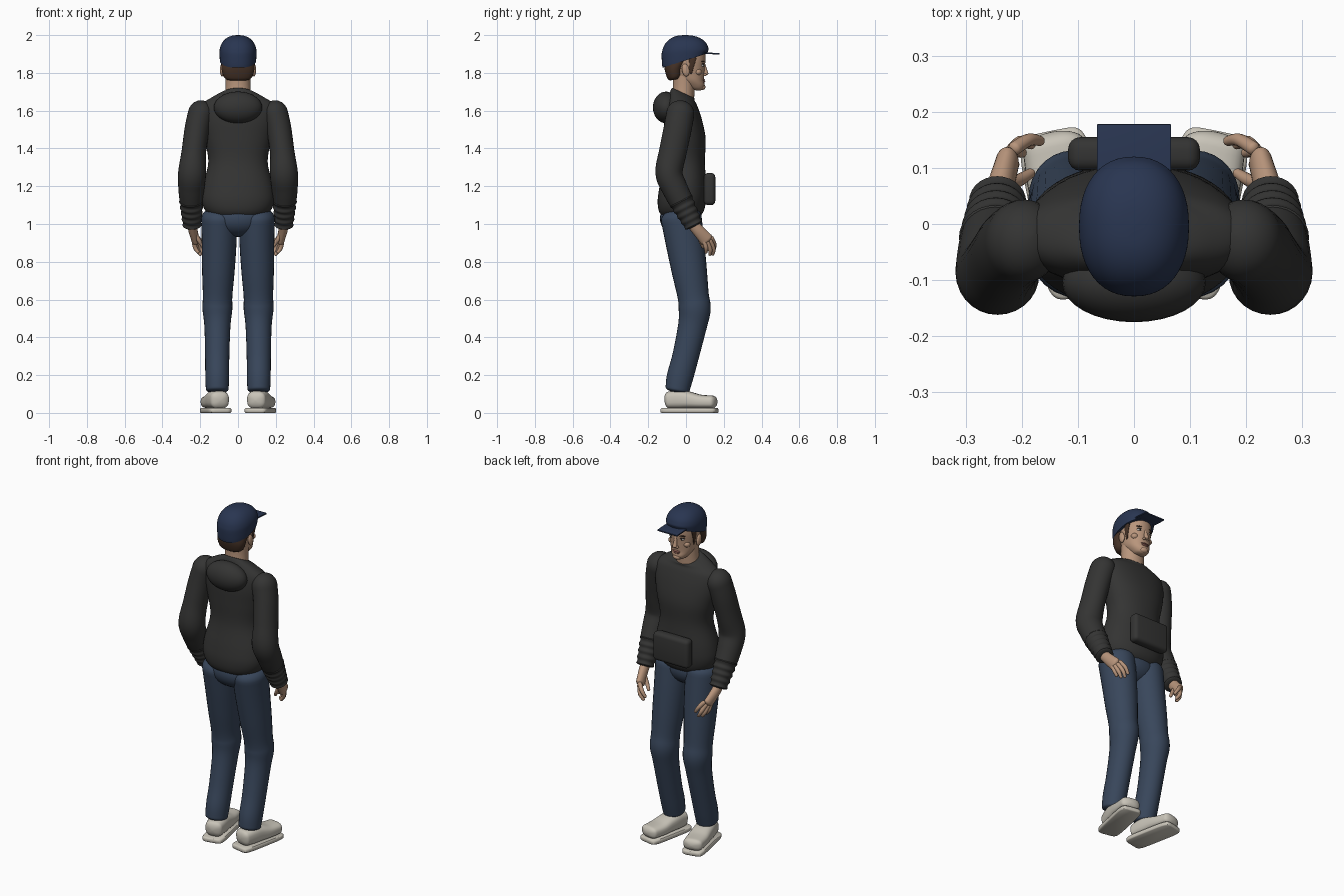
import bpy, bmesh, math
from mathutils import Vector, Matrix

if "Cube" in bpy.data.objects:
    bpy.data.objects.remove(bpy.data.objects["Cube"])

def material(name, rgb):
    m = bpy.data.materials.new(name)
    m.diffuse_color = (*rgb, 1)
    m.use_nodes = True
    m.node_tree.nodes["Principled BSDF"].inputs["Base Color"].default_value = m.diffuse_color
    return m

CLOTH = material("charcoal_cloth", (.034, .034, .033))
DENIM = material("denim", (.04, .062, .105))
CAP = material("navy", (.022, .036, .082))
SKIN = material("skin", (.48, .30, .20))
SHOE = material("off_white", (.58, .55, .48))
HAIR = material("brown_hair", (.06, .032, .02))
LIP = material("lips", (.36, .15, .12))
WHITE = material("eye_white", (.75, .73, .7))
DARK = material("dark", (.015, .012, .01))

def finish(name, bm, mat, mirror=False, xf=None, angle=50):
    if xf is not None:
        bm.transform(xf)
    bmesh.ops.recalc_face_normals(bm, faces=bm.faces)
    me = bpy.data.meshes.new(name)
    bm.to_mesh(me)
    bm.free()
    me.materials.append(mat)
    ob = bpy.data.objects.new(name, me)
    bpy.context.collection.objects.link(ob)
    if mirror:
        ob.modifiers.new("mirror", 'MIRROR').use_mirror_merge = False
    bpy.ops.object.select_all(action='DESELECT')
    ob.select_set(True)
    bpy.context.view_layer.objects.active = ob
    bpy.ops.object.shade_smooth_by_angle(angle=math.radians(angle))
    return ob

def spline(rows, steps):
    """Catmull-Rom through rows of numbers."""
    out, n = [], len(rows)
    for i in range(n - 1):
        p = [rows[max(0, min(n - 1, k))] for k in (i - 1, i, i + 1, i + 2)]
        for s in range(steps):
            t = s / steps
            out.append([.5 * (2*b + (c-a)*t + (2*a-5*b+4*c-d)*t*t + (3*b-a-3*c+d)*t**3)
                        for a, b, c, d in zip(*p)])
    return out + [list(rows[-1])]

def skin_rings(rings, e, seg):
    """rings: (centre, u, v) -> closed tube of superellipses."""
    bm, loops = bmesh.new(), []
    for c, u, v in rings:
        ring = []
        for k in range(seg):
            a = 2 * math.pi * k / seg
            x, y = math.cos(a), math.sin(a)
            ring.append(bm.verts.new(c + u * math.copysign(abs(x) ** (2/e), x)
                                     + v * math.copysign(abs(y) ** (2/e), y)))
        loops.append(ring)
    for r, s in zip(loops, loops[1:]):
        for k in range(seg):
            bm.faces.new((r[k], r[(k+1) % seg], s[(k+1) % seg], s[k]))
    bm.faces.new(loops[0])
    bm.faces.new(loops[-1])
    return bm

def tube(name, rows, mat, ends=(.02, .02), e=2, steps=5, seg=28, **kw):
    """rows (x, y, z, rx, ry) along a path, rounded ends."""
    rows = spline(rows, steps)
    pts = [Vector(r[:3]) for r in rows]
    rings = []
    for i, r in enumerate(rows):
        t = (pts[min(i+1, len(pts)-1)] - pts[max(i-1, 0)]).normalized()
        u = (Vector((1, 0, 0)) - t * t.x).normalized()
        rings.append((pts[i], u * r[3], t.cross(u) * r[4], t))
    def dome(ring, length):
        c, u, v, t = ring
        return [(c + t * length * math.sin(a), u * math.cos(a), v * math.cos(a))
                for a in (math.pi / 2 * k / 6.15 for k in range(1, 7))]
    full = dome(rings[0], -ends[0])[::-1] + [r[:3] for r in rings] + dome(rings[-1], ends[1])
    return finish(name, skin_rings(full, e, seg), mat, **kw)

def stack(name, rows, mat, e=2.2, steps=5, seg=48, **kw):
    """rows (z, y back, y front, half width, slope), stacked upward."""
    rings = [(Vector((0, (b+f)/2, z)), Vector((w, 0, 0)), Vector((0, (f-b)/2, s*(f-b)/2)))
             for z, b, f, w, s in spline(rows, steps)]
    return finish(name, skin_rings(rings, e, seg), mat, **kw)

def ball(name, c, r, mat, tilt=0, turn=0, seg=32, **kw):
    bm = bmesh.new()
    bmesh.ops.create_uvsphere(bm, u_segments=seg, v_segments=seg // 2, radius=1)
    m = (Matrix.Translation(c) @ Matrix.Rotation(turn, 4, 'Z') @ Matrix.Rotation(tilt, 4, 'X')
         @ Matrix.Diagonal((*r, 1)))
    return finish(name, bm, mat, xf=m, **kw)

def box(name, c, size, mat, bevel, tilt=0):
    bm = bmesh.new()
    bmesh.ops.create_cube(bm, size=1)
    bm.transform(Matrix.Diagonal((*size, 1)))
    bmesh.ops.bevel(bm, geom=bm.edges[:], offset=bevel, segments=4, profile=.5, affect='EDGES')
    return finish(name, bm, mat, xf=Matrix.Translation(c) @ Matrix.Rotation(tilt, 4, 'X'))

# hoodie body, hood and pouch
stack("hoodie_body", [(1.02, -.10, .05, .11, 0), (1.06, -.14, .09, .165, 0), (1.12, -.15, .105, .192, 0),
      (1.2, -.14, .107, .186, 0), (1.33, -.115, .1, .157, 0), (1.45, -.115, .104, .178, 0),
      (1.55, -.115, .085, .2, 0), (1.625, -.105, .06, .198, 0), (1.668, -.09, .046, .14, -.22),
      (1.692, -.075, .045, .08, -.45), (1.69, -.06, .035, .055, -.45)], CLOTH)
ball("hood", (0, -.105, 1.617), (.128, .07, .084), CLOTH)
box("front_pouch", (0, .125, 1.185), (.235, .06, .17), CLOTH, .022)

# sleeves with gathered cuffs
tube("sleeve", [(.197, -.03, 1.585, .068, .074), (.217, -.045, 1.5, .066, .074), (.234, -.07, 1.38, .065, .073),
     (.243, -.09, 1.27, .074, .072), (.247, -.06, 1.19, .069, .068), (.247, -.025, 1.12, .062, .064)],
     CLOTH, ends=(.07, .02), mirror=True)
cuff = []
for k in range(9):
    f, r = k / 8, (.006 if k % 2 == 0 else 0)
    cuff.append((.247 - .004*f, -.025 + .065*f, 1.12 - .125*f, .059 - .014*f + r, .06 - .015*f + r))
tube("gathered_cuff", cuff, CLOTH, ends=(.02, .01), steps=3, mirror=True)

# hands
tube("palm", [(.243, .035, 1.0, .026, .03), (.238, .065, .965, .024, .032), (.226, .108, .918, .021, .036)],
     SKIN, ends=(.02, .018), mirror=True)
fingers = {"index_finger": ((.212, .135, .925), (.187, .15, .893), (.168, .148, .865)),
           "middle_finger": ((.220, .127, .91), (.202, .146, .87), (.184, .142, .842)),
           "ring_finger": ((.228, .112, .905), (.215, .128, .865), (.2, .127, .84)),
           "little_finger": ((.233, .095, .91), (.227, .106, .875), (.213, .106, .853)),
           "thumb": ((.228, .07, .95), (.205, .078, .91), (.185, .09, .88))}
for name, path in fingers.items():
    tube(name, [(*p, r, r) for p, r in zip(path, (.0125, .0115, .009))], SKIN,
         ends=(.01, .009), steps=4, seg=12, mirror=True)

# trousers
ball("trouser_seat", (0, -.03, 1.03), (.155, .108, .098), DENIM)
tube("trouser_leg", [(.1, -.025, 1.03, .095, .108), (.1, -.005, .9, .092, .102), (.104, .018, .75, .086, .093),
     (.108, .038, .62, .078, .083), (.109, .046, .55, .079, .085), (.109, .034, .46, .069, .076),
     (.11, -.002, .3, .064, .07), (.11, -.032, .19, .063, .07), (.11, -.045, .125, .06, .064)],
     DENIM, ends=(.06, .02), mirror=True)

# shoes, toes turned out
turn = Matrix.Translation((.118, .015, 0)) @ Matrix.Rotation(-.2, 4, 'Z')
tube("shoe_upper", [(0, -.105, .068, .05, .045), (0, -.05, .072, .056, .05), (0, .0, .068, .058, .045),
     (0, .06, .06, .06, .037), (0, .125, .058, .056, .034)], SHOE, e=2.8, ends=(.025, .027), mirror=True, xf=turn)
stack("shoe_sole", [(0, -.142, .15, .06, 0), (.004, -.146, .154, .064, 0), (.02, -.146, .154, .064, 0),
      (.025, -.142, .15, .06, 0)], SHOE, e=6, steps=1, mirror=True, xf=turn)

# neck and head
tube("neck", [(0, -.02, 1.64, .072, .062), (0, -.012, 1.72, .066, .058), (0, -.01, 1.82, .068, .062)], SKIN)
stack("head", [(1.708, .05, .08, .014, 0), (1.716, .02, .092, .034, 0), (1.735, -.01, .098, .05, 0),
      (1.76, -.04, .094, .064, 0), (1.79, -.075, .096, .072, 0), (1.83, -.095, .099, .079, 0),
      (1.87, -.105, .103, .082, 0), (1.93, -.1, .1, .08, 0)], SKIN, e=2.15)
tube("nose", [(0, .093, 1.85, .008, .008), (0, .1, 1.82, .01, .01), (0, .107, 1.795, .014, .012)],
     SKIN, ends=(.01, .008), seg=16)
ball("nostril_wing", (.012, .1, 1.79), (.008, .01, .007), SKIN, seg=12, mirror=True)
ball("upper_lip", (0, .092, 1.762), (.026, .01, .005), LIP, seg=16)
ball("lower_lip", (0, .091, 1.753), (.022, .011, .006), LIP, seg=16)
ball("chin", (0, .085, 1.725), (.026, .018, .016), SKIN, seg=20)
ball("cheekbone", (.047, .063, 1.805), (.022, .02, .018), SKIN, seg=20, mirror=True)
ball("eye", (.034, .086, 1.84), (.015, .009, .007), WHITE, turn=-.3, seg=16, mirror=True)
ball("iris", (.034, .0925, 1.84), (.006, .004, .006), DARK, turn=-.3, seg=12, mirror=True)
ball("eyelid", (.034, .087, 1.847), (.017, .009, .003), DARK, turn=-.3, seg=12, mirror=True)
ball("eyebrow", (.036, .09, 1.86), (.02, .007, .004), HAIR, turn=-.3, seg=12, mirror=True)
ball("ear", (.085, -.002, 1.815), (.011, .02, .034), SKIN, tilt=.2, seg=20, mirror=True)

# hair under the cap
stack("back_hair", [(1.765, -.085, -.03, .06, .2), (1.78, -.098, -.018, .076, .25), (1.82, -.11, -.005, .087, .3),
      (1.86, -.115, .03, .089, .3), (1.9, -.11, .05, .088, .3)], HAIR)
tube("sideburn", [(.078, .035, 1.88, .008, .022), (.077, .03, 1.84, .006, .014), (.073, .027, 1.805, .004, .007)],
     HAIR, ends=(.005, .01), seg=14, mirror=True)

# cap crown with slanted rim, and peak
crown = [(1.865, -.124, .112, .096, .32), (1.88, -.127, .116, .097, .28), (1.91, -.129, .12, .098, .12)]
for k in range(1, 9):
    a = math.pi / 2 * k / 8.1
    w, h = math.cos(a) ** .85, math.sin(a)
    crown.append((1.91 + .09*h, -.004 - .124*w, -.004 + .122*w, .098*w, .12 * (1-h)))
stack("cap_crown", crown, CAP, steps=3, e=2.25)
box("cap_peak", (0, .118, 1.904), (.132, .12, .008), CAP, .002, tilt=-.06)
